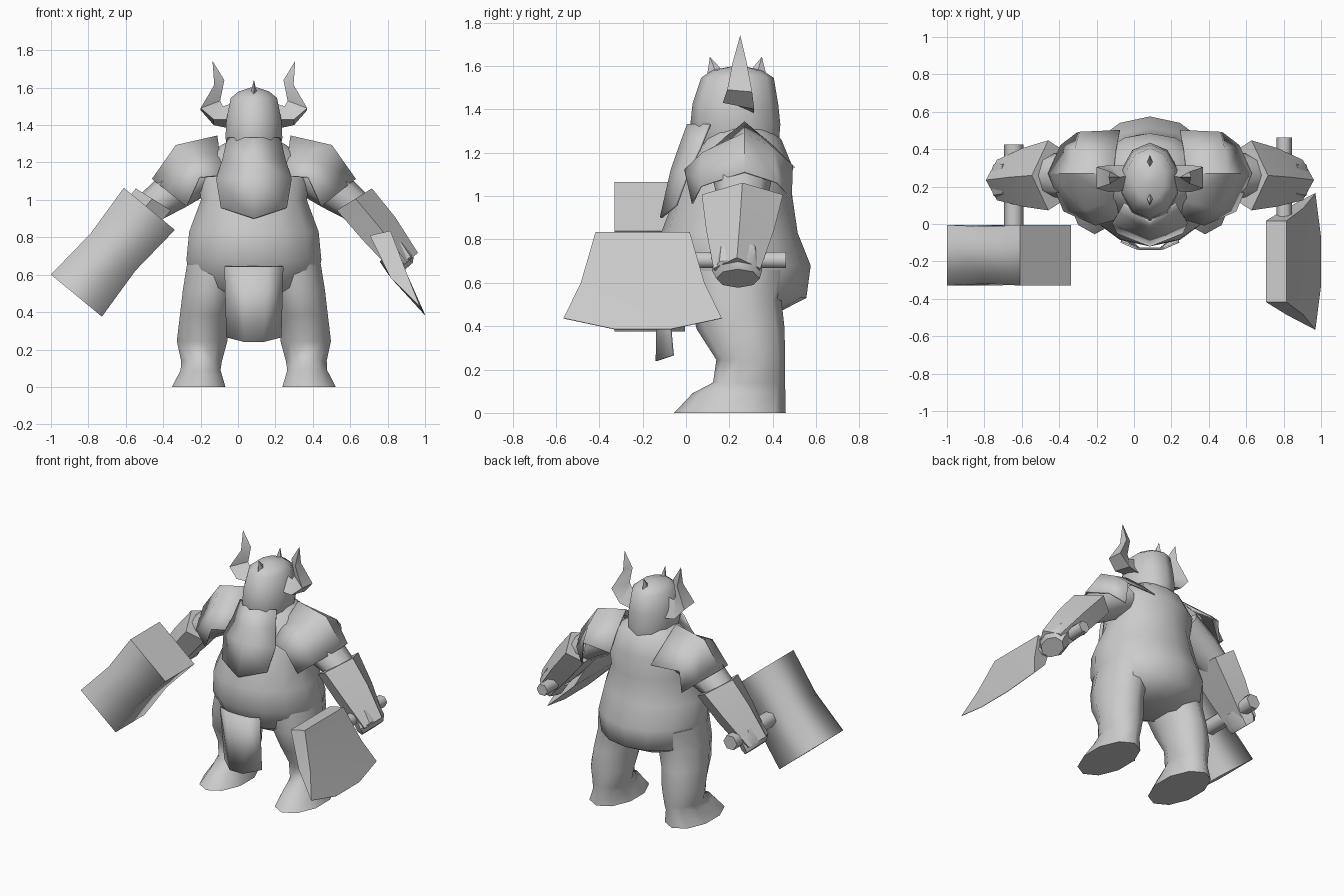
import bpy, bmesh, math
from mathutils import Vector

CX = 0.085  # the body's mirror plane

grey = bpy.data.materials.new("stone grey")
grey.diffuse_color = (0.6, 0.6, 0.6, 1)


def build(name, verts, faces, mirror=False, shift=CX, angle=45, thick=0):
    """Mesh from points; optionally with a copy mirrored across the body."""
    bm = bmesh.new()
    for s in ((1, -1) if mirror else (1,)):
        vs = [bm.verts.new((shift + s * x, y, z)) for x, y, z in verts]
        for f in faces:
            bm.faces.new([vs[i] for i in f])
    bmesh.ops.recalc_face_normals(bm, faces=bm.faces)
    me = bpy.data.meshes.new(name)
    bm.to_mesh(me)
    bm.free()
    me.materials.append(grey)
    ob = bpy.data.objects.new(name, me)
    bpy.context.collection.objects.link(ob)
    if thick:
        mod = ob.modifiers.new("thickness", 'SOLIDIFY')
        mod.thickness = thick
        mod.offset = 0
    bpy.ops.object.select_all(action='DESELECT')
    ob.select_set(True)
    bpy.context.view_layer.objects.active = ob
    bpy.ops.object.shade_smooth_by_angle(angle=math.radians(angle))
    return ob


def loft(name, rings, **kw):
    """Closed skin through rings of equal length."""
    n = len(rings[0])
    verts = [p for r in rings for p in r]
    faces = [(k * n + i, k * n + (i + 1) % n, (k + 1) * n + (i + 1) % n, (k + 1) * n + i)
             for k in range(len(rings) - 1) for i in range(n)]
    faces += [tuple(range(n)), tuple(range(len(verts) - n, len(verts)))]
    return build(name, verts, faces, **kw)


def sheet(name, rows, **kw):
    """Open grid through rows of equal length."""
    n = len(rows[0])
    faces = [(k * n + i, k * n + i + 1, (k + 1) * n + i + 1, (k + 1) * n + i)
             for k in range(len(rows) - 1) for i in range(n - 1)]
    return build(name, [p for r in rows for p in r], faces, **kw)


def flat_ring(x, y0, y1, hx, z, n=10, tilt=0):
    """Level ring between y0 and y1; tilt raises the back."""
    cy, hy = (y0 + y1) / 2, (y1 - y0) / 2
    pts = []
    for i in range(n):
        a = 2 * math.pi * i / n - math.pi / 2
        pts.append((x + hx * math.cos(a), cy + hy * math.sin(a), z + tilt * math.sin(a)))
    return pts


def arm_ring(x, z, w, hy, y=0.26, slope=(0.75, 0.66), turns=(0, 45, 90, 135, 180, 225, 270, 315)):
    """Ring square to the arm: w across in the front plane, hy in depth."""
    pts = []
    for t in turns:
        a = math.radians(t)
        c = w * math.cos(a)
        pts.append((x + slope[0] * c, y + hy * math.sin(a), z + slope[1] * c))
    return pts


# torso with heavy belly: z, front, back, half width
torso = [(0.45, 0.12, 0.40, 0.20), (0.53, -0.03, 0.555, 0.34), (0.68, -0.12, 0.575, 0.37),
         (0.83, -0.115, 0.515, 0.355), (1.0, -0.05, 0.49, 0.29), (1.15, 0.01, 0.485, 0.31),
         (1.26, 0.08, 0.44, 0.23), (1.34, 0.13, 0.36, 0.10)]
loft("torso", [flat_ring(0, a, b, w, z, 14) for z, a, b, w in torso], angle=65)

# legs and feet: offset, z, front, back, half width
leg = [(0.295, 0, -0.055, 0.46, 0.15), (0.285, 0.09, 0.03, 0.458, 0.112),
       (0.28, 0.14, 0.125, 0.457, 0.115), (0.277, 0.245, 0.14, 0.456, 0.142),
       (0.265, 0.385, 0.05, 0.455, 0.137), (0.235, 0.52, 0.01, 0.44, 0.152),
       (0.20, 0.66, 0.0, 0.48, 0.165)]
loft("legs", [flat_ring(x, a, b, w, z) for x, z, a, b, w in leg], mirror=True, angle=65)

# loincloth, bent around the middle
sheet("loincloth", [[(-0.155, -0.095, 0.645), (-0.075, -0.13, 0.645), (0.075, -0.13, 0.645), (0.155, -0.095, 0.645)],
                    [(-0.145, -0.06, 0.265), (-0.05, -0.135, 0.24), (0.05, -0.135, 0.24), (0.145, -0.06, 0.265)]],
      thick=0.01, angle=50)

# long beard from chin to chest
sheet("beard", [[(-0.14, 0.11, 1.33), (0, 0.01, 1.33), (0.14, 0.11, 1.33)],
                [(-0.165, 0.065, 1.22), (0, -0.03, 1.22), (0.165, 0.065, 1.22)],
                [(-0.20, 0.01, 1.11), (0, -0.065, 1.12), (0.20, 0.01, 1.11)],
                [(-0.175, -0.045, 0.957), (0, -0.115, 0.90), (0.175, -0.045, 0.957)]],
      thick=0.012, angle=65)

# helmeted head: z, front, back, half width, back tilt
head = [(1.25, 0.05, 0.43, 0.14, 0.02), (1.33, 0.02, 0.435, 0.16, 0), (1.425, 0.03, 0.425, 0.155, 0),
        (1.545, 0.07, 0.405, 0.13, 0), (1.58, 0.12, 0.35, 0.085, 0), (1.60, 0.22, 0.26, 0.02, 0)]
loft("head", [flat_ring(0, a, b, w, z, 10, t) for z, a, b, w, t in head], angle=55)

# two short helmet spikes on the crown
for label, y, tip in (("front_spike", 0.15, 0.11), ("back_spike", 0.32, 0.35)):
    build(label, [(-0.025, y, 1.54), (0, y - 0.055, 1.54), (0.025, y, 1.54), (0, y + 0.055, 1.54),
                  (0, tip, 1.642)],
          [(0, 1, 4), (1, 2, 4), (2, 3, 4), (3, 0, 4), (0, 1, 2, 3)], angle=20)

# curved horns, three-sided
horn = [[(0.10, 0.18, 1.43), (0.10, 0.31, 1.375), (0.10, 0.26, 1.52)],
        [(0.215, 0.17, 1.43), (0.215, 0.315, 1.40), (0.165, 0.25, 1.50)],
        [(0.285, 0.19, 1.49), (0.285, 0.305, 1.48), (0.18, 0.25, 1.53)],
        [(0.212, 0.215, 1.615), (0.212, 0.28, 1.615), (0.158, 0.25, 1.64)],
        [(0.221, 0.249, 1.738), (0.221, 0.251, 1.738), (0.219, 0.25, 1.74)]]
loft("horns", horn, mirror=True, angle=35)

# roof-shaped shoulder plates
sheet("shoulder_plates",
      [[(0.165, 0.03, 1.13), (0.18, 0.13, 1.225), (0.195, 0.27, 1.34), (0.18, 0.40, 1.23), (0.16, 0.50, 1.13)],
       [(0.29, -0.005, 1.12), (0.345, 0.08, 1.2), (0.415, 0.27, 1.29), (0.40, 0.40, 1.22), (0.375, 0.49, 1.14)],
       [(0.36, 0.03, 0.965), (0.46, 0.07, 1.045), (0.542, 0.27, 1.11), (0.475, 0.42, 1.06), (0.39, 0.485, 0.99)]],
      mirror=True, thick=0.008, angle=50)

# upper arms
loft("upper_arms", [arm_ring(0.26, 1.15, 0.11, 0.15, slope=(0.5, 0.87)),
                    arm_ring(0.43, 1.05, 0.11, 0.13, slope=(0.55, 0.83)),
                    arm_ring(0.55, 0.96, 0.09, 0.11)], mirror=True, angle=60)

# forearm guards, flared at the elbow and peaked along the outside
five = (0, 80, 140, 220, 280)
guard = [arm_ring(0.525, 0.995, 0.125, 0.19, 0.26, (0.85, 0.53), five),
         arm_ring(0.66, 0.835, 0.12, 0.16, 0.25, (0.8, 0.6), five),
         arm_ring(0.805, 0.655, 0.095, 0.11, 0.235, (0.76, 0.65), five)]
loft("forearm_guards", guard, mirror=True, angle=60)

# fists, closed around the handles
loft("fists", [arm_ring(0.74, 0.73, 0.09, 0.11, 0.24), arm_ring(0.79, 0.655, 0.09, 0.115, 0.235),
               arm_ring(0.80, 0.62, 0.065, 0.10, 0.24)], mirror=True, angle=40)


# weapon handles running front to back
def handle(name, x, z, r, y0, y1):
    loft(name, [[(x + r * math.cos(i * math.pi / 3), y, z + r * math.sin(i * math.pi / 3))
                 for i in range(6)] for y in (y0, y1)], shift=0, angle=65)


handle("hammer_handle", -0.643, 0.705, 0.053, -0.05, 0.425)
handle("axe_handle", 0.803, 0.705, 0.042, -0.15, 0.462)

# hammer head: square block, slightly waisted, sides blended and ends crisp
axis = Vector((0.39, 0, 0.464)) / 2
side = Vector((0.273, 0, -0.225)) / 2
middle = Vector((-0.669, -0.167, 0.72))
block = []
for t, k in ((-1, 1), (0, 0.88), (1, 1)):
    block.append([tuple(middle + axis * t + side * k * a + Vector((0, 0.162 * b * (0.5 + k / 2), 0)))
                  for a, b in ((-1, -1), (1, -1), (1, 1), (-1, 1))])
hammer = loft("hammer_head", block, shift=0, angle=180)
for e in hammer.data.edges:
    e.use_edge_sharp = max(e.vertices) < 4 or min(e.vertices) > 7

# axe blade: wedge flaring to a sharp curved edge
yc = -0.2
blade = []
for hy, inner, outer in ((0.217, (0.705, 0.81), (0.815, 0.835)),
                         (0.285, (0.815, 0.585), (0.905, 0.60))):
    blade.append([(inner[0], yc - hy, inner[1]), (inner[0], yc - hy * 0.4, inner[1]),
                  (inner[0], yc + hy * 0.4, inner[1]), (inner[0], yc + hy, inner[1]),
                  (outer[0], yc + hy, outer[1]), (outer[0], yc + hy * 0.4, outer[1]),
                  (outer[0], yc - hy * 0.4, outer[1]), (outer[0], yc - hy, outer[1])])
edge = [(0.968, yc - 0.365, 0.435), (0.998, yc - 0.13, 0.385),
        (0.998, yc + 0.13, 0.385), (0.968, yc + 0.365, 0.435)]
blade.append(edge + [(x + 0.002, y, z + 0.002) for x, y, z in reversed(edge)])
loft("axe_blade", blade, shift=0, angle=30)
